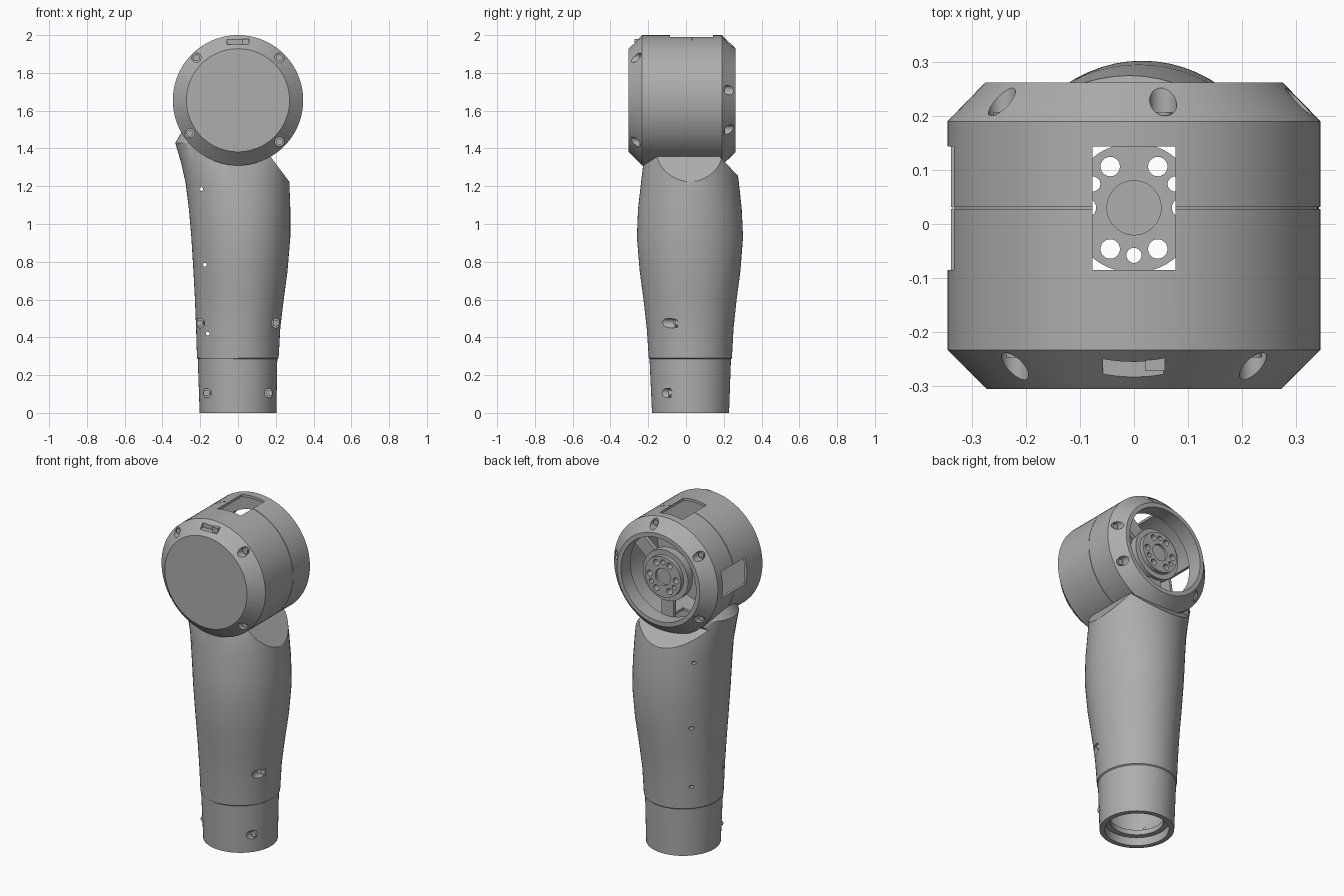
import bpy, bmesh, math
from mathutils import Matrix, Vector

if "Cube" in bpy.data.objects:
    bpy.data.objects.remove(bpy.data.objects["Cube"])

grey = bpy.data.materials.new("plain_grey")
grey.use_nodes = True
grey.diffuse_color = (0.42, 0.42, 0.42, 1)
grey.node_tree.nodes["Principled BSDF"].inputs["Base Color"].default_value = grey.diffuse_color

HEAD_Z = 1.655
HUB_Y = 0.03
Y_AXIS = Matrix.Rotation(-math.pi / 2, 4, "X")   # turns local z into +y


def finish(name, bm):
    bmesh.ops.recalc_face_normals(bm, faces=bm.faces)
    mesh = bpy.data.meshes.new(name)
    bm.to_mesh(mesh)
    bm.free()
    mesh.materials.append(grey)
    ob = bpy.data.objects.new(name, mesh)
    bpy.context.collection.objects.link(ob)
    return ob


def revolve(name, profile, matrix, closed=False, steps=96):
    """Spin (radius, height) points about local z."""
    bm = bmesh.new()
    verts = [bm.verts.new((r, 0, h)) for r, h in profile]
    edges = [bm.edges.new(pair) for pair in zip(verts, verts[1:])]
    if closed:
        edges.append(bm.edges.new((verts[-1], verts[0])))
    bmesh.ops.spin(bm, geom=verts + edges, cent=(0, 0, 0), axis=(0, 0, 1),
                   angle=math.tau, steps=steps, use_merge=True)
    bmesh.ops.remove_doubles(bm, verts=bm.verts, dist=1e-5)
    bm.transform(matrix)
    return finish(name, bm)


def rod(name, radius, start, end, matrix, steps=24):
    profile = [(0, start), (radius, start), (radius, end), (0, end)]
    return revolve(name, profile, matrix, steps=steps)


def box(name, low, high):
    bm = bmesh.new()
    bmesh.ops.create_cube(bm, size=1)
    low, high = Vector(low), Vector(high)
    bm.transform(Matrix.Translation((low + high) / 2) @ Matrix.Diagonal((*(high - low), 1)))
    return finish(name, bm)


def loft(name, rows, sides=64):
    """Skin ellipses given as (z, x_min, x_max, y_min, y_max)."""
    bm = bmesh.new()
    rings = []
    for z, xa, xb, ya, yb in rows:
        ring = []
        for i in range(sides):
            a = math.tau * i / sides
            ring.append(bm.verts.new(((xa + xb + (xb - xa) * math.cos(a)) / 2,
                                      (ya + yb + (yb - ya) * math.sin(a)) / 2, z)))
        rings.append(ring)
    for lower, upper in zip(rings, rings[1:]):
        for i in range(sides):
            j = (i + 1) % sides
            bm.faces.new((lower[i], lower[j], upper[j], upper[i]))
    bm.faces.new(rings[0])
    bm.faces.new(rings[-1])
    return finish(name, bm)


def cut(target, *cutters):
    for cutter in cutters:
        mod = target.modifiers.new("cut", "BOOLEAN")
        mod.operation = "DIFFERENCE"
        mod.solver = "EXACT"
        mod.object = cutter
        bpy.context.view_layer.objects.active = target
        bpy.ops.object.modifier_apply(modifier=mod.name)
        bpy.data.objects.remove(cutter)


def along_y(x, z):
    return Matrix.Translation((x, 0, z)) @ Y_AXIS


def screw_hole(target, x, z, start, end, side):
    """Blind hole along y, entered from side (-1 front, 1 back), with a screw."""
    cut(target, rod("hole_cutter", 0.025, min(start, end), max(start, end), along_y(x, z)))
    tip = end + side * 0.012
    base = end - side * 0.005
    rod("screw", 0.017, min(base, tip), max(base, tip), along_y(x, z))


# Head: chamfered drum, closed at the front and open at the back
head_axis = along_y(0, HEAD_Z)
head = revolve("head_shell", [
    (0, -0.305), (0.273, -0.305), (0.345, -0.233),
    (0.345, 0.028), (0.342, 0.028), (0.342, 0.031), (0.345, 0.031),
    (0.345, 0.19), (0.275, 0.262), (0.25, 0.262), (0.25, 0.17),
    (0.33, 0.17), (0.33, -0.2), (0, -0.2)], head_axis)

# Windows through the top, bottom and right side, and a port in the front chamfer
W0, W1 = -0.085, 0.143
cut(head,
    box("window_cutter", (-0.077, W0, 1), (0.077, W1, 2.2)),
    box("window_cutter", (-0.5, W0, 1.59), (-0.2, W1, 1.745)),
    box("port_cutter", (-0.057, -0.4, 1.95), (0.055, -0.25, 1.978)))
box("port_insert", (0.02, -0.272, 1.948), (0.057, -0.245, 1.98))

# Head screws, front then back
for x, z in ((-0.22, 1.88), (0.22, 1.88), (-0.255, 1.48), (0.22, 1.435)):
    screw_hole(head, x, z, -0.4, -0.235, -1)
for angle in (10, 80, 142, 217, 330):
    a = math.radians(angle)
    screw_hole(head, 0.31 * math.cos(a), HEAD_Z + 0.31 * math.sin(a), 0.4, 0.195, 1)

# Leg: swelling shell with a slightly narrower lower sleeve
rows = [
    (0, -0.203, 0.203, -0.18, 0.228),
    (0.285, -0.213, 0.208, -0.193, 0.238),
    (0.29, -0.217, 0.215, -0.197, 0.243),
    (0.45, -0.222, 0.224, -0.208, 0.252),
    (0.6, -0.228, 0.242, -0.225, 0.268),
    (0.75, -0.236, 0.262, -0.245, 0.288),
    (0.93, -0.247, 0.277, -0.26, 0.302),
    (1.08, -0.26, 0.277, -0.254, 0.295),
    (1.22, -0.278, 0.272, -0.238, 0.28),
    (1.32, -0.3, 0.268, -0.226, 0.265),
    (1.43, -0.332, 0.26, -0.19, 0.23),
    (1.485, -0.3, 0.25, -0.17, 0.21)]
leg = loft("leg_shell", rows)
T = 0.03
hollow = [(z, xa + T, xb - T, ya + T, yb - T) for z, xa, xb, ya, yb in rows if z < 1.1]
hollow[0] = (-0.05, *hollow[0][1:])
hollow += [(z, -0.16, 0.16, -0.13, 0.19) for z in (1.25, 1.6)]

# Sloping clearance cuts under the head, on the left and at the back
left_cut = box("slope_cutter", (-0.3, -0.5, 0), (0.3, 0.5, 0.6))
left_cut.matrix_world = Matrix.Translation((0.222, 0, 1.29)) @ Matrix.Rotation(math.radians(53), 4, "Y")
back_cut = box("slope_cutter", (-0.5, -0.12, 0), (0.5, 0.3, 0.4))
back_cut.matrix_world = Matrix.Translation((0, 0.24, 1.292)) @ Matrix.Rotation(math.radians(-46), 4, "X")
bpy.context.view_layer.update()
head_room = revolve("head_cutter", [(0, -0.3), (0.268, -0.3), (0.338, -0.23),
                                    (0.338, 0.187), (0.268, 0.257), (0, 0.257)], head_axis)
cut(leg, loft("hollow_cutter", hollow), head_room, left_cut, back_cut)

# Leg screws and pin holes
for side in (-1, 1):
    screw_hole(leg, side * 0.202, 0.475, -0.4, -0.045, -1)
    screw_hole(leg, side * 0.167, 0.105, -0.4, -0.08, -1)
for x, z in ((-0.195, 1.185), (-0.175, 0.785), (-0.16, 0.42)):
    cut(leg, rod("pin_cutter", 0.01, -0.5, 0.5, along_y(x, z), 12))


def hub(name, matrix, depth):
    """Bolt flange with six wide and three narrow holes, facing local +z."""
    flange = revolve(name, [(0.05, 0), (0.05, depth), (0.12, depth), (0.12, 0)], matrix, True)
    for i in range(9):
        angle = math.radians(60 * i if i < 6 else 120 * i - 690)
        spot = Matrix.Translation((0.088 * math.cos(angle), 0.088 * math.sin(angle), 0))
        cut(flange, rod("bolt_cutter", 0.018 if i < 6 else 0.014, -0.1, 0.2, matrix @ spot))
    rod(name + "_core", 0.052, 0.005, depth - 0.015, matrix, 48)


# Back hub in the head, carried by a stepped collar and two spokes
hub("back_hub", Matrix.Translation((0, 0.15, HEAD_Z)) @ Y_AXIS, 0.07)
revolve("back_hub_collar", [(0.115, 0.15), (0.115, 0.195), (0.15, 0.195), (0.15, 0.15)],
        head_axis, True)
box("back_hub_lower_spoke", (-0.04, 0.15, 1.33), (0.04, 0.175, 1.52))
side_spoke = box("back_hub_side_spoke", (0.13, 0.15, -0.04), (0.33, 0.175, 0.04))
side_spoke.matrix_world = Matrix.Translation((0, 0, HEAD_Z)) @ Matrix.Rotation(math.radians(-40), 4, "Y")

# Upright hub inside the leg, carried by a spoke at front and back
hub("leg_hub", Matrix.Translation((0, HUB_Y, 1.08)), 0.05)
for side in (-1, 1):
    ends = sorted((HUB_Y + side * 0.115, HUB_Y + side * 0.25))
    box("leg_hub_spoke", (-0.03, ends[0], 1.085), (0.03, ends[1], 1.115))

# Collar inside the open foot
revolve("foot_collar", [(0.145, 0.05), (0.145, 0.08), (0.178, 0.08), (0.178, 0.05)],
        Matrix.Translation((0, 0.024, 0)), True)

# Smooth the rounded surfaces and keep the edges crisp
bpy.ops.object.select_all(action="DESELECT")
for ob in bpy.context.collection.objects:
    if ob.type == "MESH":
        ob.select_set(True)
        bpy.context.view_layer.objects.active = ob
bpy.ops.object.shade_smooth_by_angle(angle=math.radians(28))
